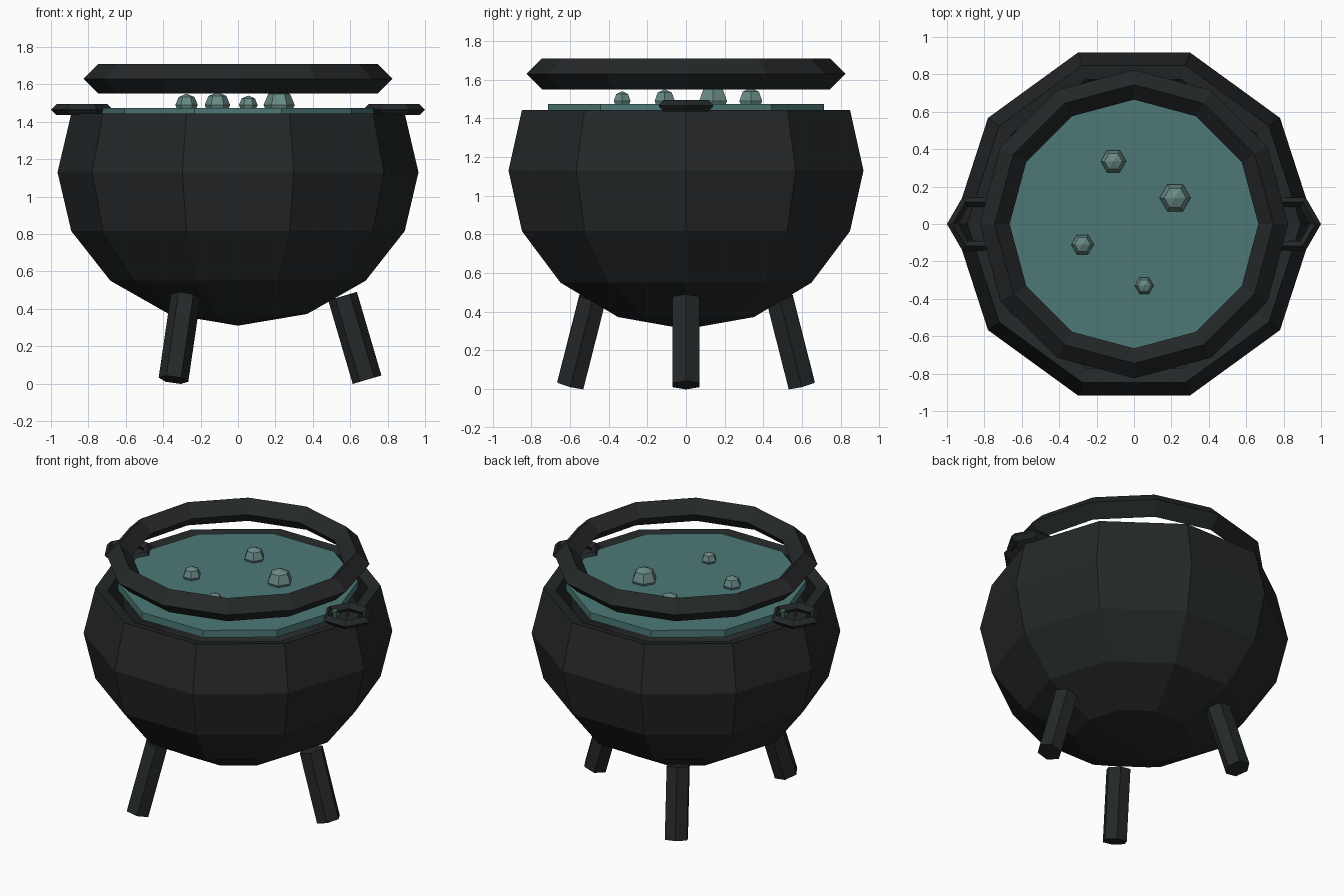
import bpy, bmesh, math
from mathutils import Matrix, Vector

if "Cube" in bpy.data.objects:
    bpy.data.objects.remove(bpy.data.objects["Cube"])


def material(name, rgb):
    m = bpy.data.materials.new(name)
    m.diffuse_color = (*rgb, 1)
    m.use_nodes = True
    m.node_tree.nodes["Principled BSDF"].inputs["Base Color"].default_value = m.diffuse_color
    return m


IRON = material("dark_iron", (0.018, 0.021, 0.022))
BREW = material("teal_brew", (0.075, 0.19, 0.18))
FOAM = material("pale_bubble", (0.14, 0.25, 0.235))


def add_object(name, bm, mat):
    bmesh.ops.recalc_face_normals(bm, faces=bm.faces)
    mesh = bpy.data.meshes.new(name)
    bm.to_mesh(mesh)
    bm.free()
    mesh.materials.append(mat)
    ob = bpy.data.objects.new(name, mesh)
    bpy.context.collection.objects.link(ob)
    return ob


def ring(name, centre, major, minor, sides):
    """Flat ring with a diamond cross-section."""
    bpy.ops.mesh.primitive_torus_add(location=centre, major_radius=major, minor_radius=minor,
                                     major_segments=sides, minor_segments=4)
    ob = bpy.context.object
    ob.name = name
    ob.data.materials.append(IRON)


# Pot: ten-sided sphere, open above its first ring over the equator, with a thick wall
bm = bmesh.new()
bmesh.ops.create_uvsphere(bm, u_segments=10, v_segments=8, radius=1)
bmesh.ops.delete(bm, geom=[v for v in bm.verts if v.co.z > 0.5], context='VERTS')
bmesh.ops.transform(bm, verts=bm.verts, matrix=Matrix.Translation((0, 0, 1.13))
                    @ Matrix.Diagonal((0.965, 0.965, 0.82, 1)) @ Matrix.Rotation(math.pi / 2, 4, 'Z'))
pot = add_object("pot", bm, IRON)
wall = pot.modifiers.new("wall", 'SOLIDIFY')
wall.thickness = 0.08
wall.offset = -1

# Brew surface
bm = bmesh.new()
bmesh.ops.create_cone(bm, cap_ends=True, segments=10, radius1=0.75, radius2=0.75, depth=0.05,
                      matrix=Matrix.Translation((0, 0, 1.45)) @ Matrix.Rotation(math.pi / 2, 4, 'Z'))
add_object("brew", bm, BREW)

# Bubbles
for i, (x, y, r) in enumerate([(-0.11, 0.335, 0.068), (0.22, 0.14, 0.083),
                               (-0.275, -0.11, 0.06), (0.055, -0.33, 0.05)]):
    bm = bmesh.new()
    bmesh.ops.create_uvsphere(bm, u_segments=6, v_segments=4, radius=r,
                              matrix=Matrix.Translation((x, y, 1.49)) @ Matrix.Rotation(math.pi / 2, 4, 'Z'))
    add_object(f"bubble_{i + 1}", bm, FOAM)

# Rim hoop and the two side handles
ring("rim_hoop", (0, 0, 1.63), 0.745, 0.08, 12)
for side, x in (("left", -0.835), ("right", 0.835)):
    ring(f"{side}_handle", (x, 0, 1.465), 0.135, 0.03, 6)

# Three splayed six-sided legs
top, foot = Vector((0.559, 0, 0.468)), Vector((0.69, 0, 0.021))
axis = top - foot
tilt = math.atan2(axis.x, axis.z)
for i in range(3):
    bm = bmesh.new()
    bmesh.ops.create_cone(bm, cap_ends=True, segments=6, radius1=0.08, radius2=0.08, depth=axis.length,
                          matrix=Matrix.Rotation(i * math.tau / 3, 4, 'Z')
                          @ Matrix.Translation((top + foot) / 2)
                          @ Matrix.Rotation(tilt, 4, 'Y') @ Matrix.Rotation(math.pi / 2, 4, 'Z'))
    add_object(f"leg_{i + 1}", bm, IRON)
